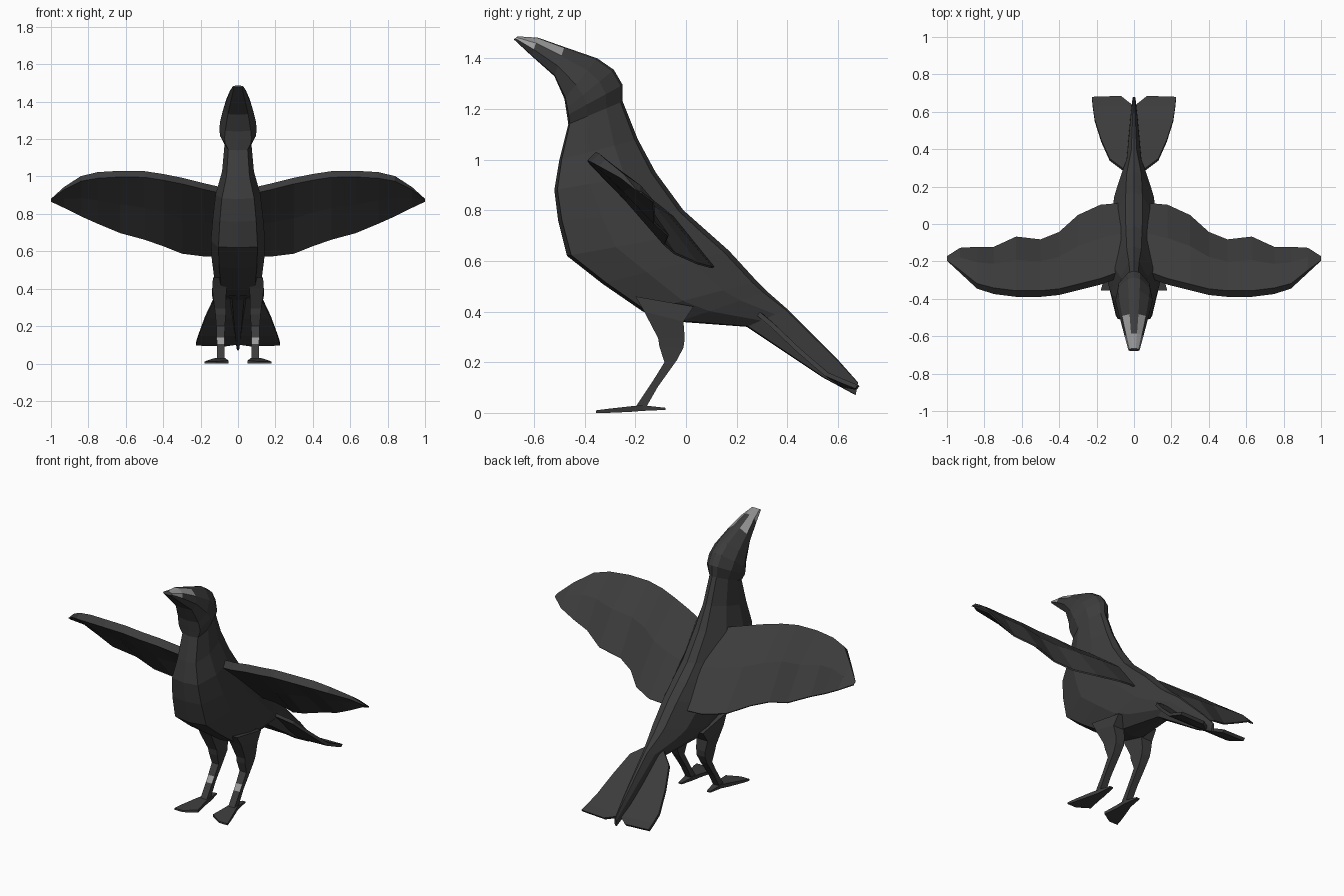
import bpy
import bmesh
from mathutils import Vector


def material(name, v):
    m = bpy.data.materials.new(name)
    m.diffuse_color = (v, v, v, 1)
    return m


BLACK = material("feather black", 0.045)
GREY = material("beak grey", 0.33)


def loft(name, rings, paint=None):
    """Skin a list of equal-length point rings; paint(segment, side) picks a material."""
    bm = bmesh.new()
    vs = [[bm.verts.new(p) for p in r] for r in rings]
    n = len(rings[0])
    for i in range(len(rings) - 1):
        for j in range(n):
            k = (j + 1) % n
            f = bm.faces.new((vs[i][j], vs[i][k], vs[i + 1][k], vs[i + 1][j]))
            f.material_index = paint(i, j) if paint else 0
    bm.faces.new(vs[0])
    bm.faces.new(vs[-1])
    bmesh.ops.recalc_face_normals(bm, faces=bm.faces)
    me = bpy.data.meshes.new(name)
    bm.to_mesh(me)
    bm.free()
    me.materials.append(BLACK)
    me.materials.append(GREY)
    ob = bpy.data.objects.new(name, me)
    bpy.context.collection.objects.link(ob)
    return ob


def mirrored(ob):
    ob.modifiers.new("mirror", 'MIRROR').use_mirror_merge = False


# body: belly point (y, z), back point (y, z), half width, from beak to tail tip
BODY = [
    (-.68, 1.475, -.665, 1.487, .03),
    (-.61, 1.41, -.585, 1.482, .05),
    (-.52, 1.33, -.48, 1.445, .075),
    (-.48, 1.24, -.35, 1.40, .095),
    (-.474, 1.20, -.285, 1.355, .10),
    (-.47, 1.175, -.25, 1.295, .096),
    (-.465, 1.14, -.25, 1.23, .072),
    (-.50, 1.00, -.19, 1.08, .085),
    (-.52, .88, -.12, .95, .12),
    (-.505, .76, -.01, .80, .135),
    (-.47, .62, .08, .72, .145),
    (-.33, .51, .17, .64, .14),
    (-.17, .40, .28, .52, .125),
    (-.03, .36, .32, .48, .10),
    (.24, .34, .40, .41, .045),
    (.54, .14, .60, .21, .02),
    (.67, .07, .68, .12, .008),
]
# half cross-section: fraction of width, fraction from belly to back
HALF = [(.72, .03), (1, .35), (.85, .7), (.32, .96)]


def body_ring(by, bz, ty, tz, w):
    a, b = Vector((0, by, bz)), Vector((0, ty, tz))
    prof = [(0, 0)] + HALF + [(0, 1)] + [(-x, t) for x, t in reversed(HALF)]
    return [a.lerp(b, t) + Vector((x * w, 0, 0)) for x, t in prof]


loft("body", [body_ring(*s) for s in BODY],
     lambda i, j: 1 if (i == 0 and 2 <= j <= 7) or (i == 1 and j in (3, 6)) else 0)

# wings: span x, leading edge (y, z), trailing edge (y, z)
WING = [
    (.07, -.26, .93, .11, .575),
    (.18, -.30, .955, .10, .575),
    (.30, -.33, .985, .045, .59),
    (.40, -.355, 1.005, -.045, .63),
    (.50, -.365, 1.02, -.085, .665),
    (.63, -.365, 1.022, -.07, .70),
    (.75, -.35, 1.015, -.125, .75),
    (.84, -.325, .995, -.125, .79),
    (.93, -.25, .94, -.13, .835),
    (1.0, -.195, .88, -.175, .868),
]


def wing_ring(x, ly, lz, ty, tz):
    lead, trail = Vector((x, ly, lz)), Vector((x, ty, tz))
    up = Vector((0, .7, .7))
    s = min(1, (lead - trail).length / .35)
    mid = lead.lerp(trail, .5)
    return [lead + up * .012 * s, mid + up * .035 * s, trail + up * .004,
            trail - up * .004, mid - up * .015 * s, lead - up * .035 * s]


mirrored(loft("wing", [wing_ring(*s) for s in WING]))

# tail fan: inner edge (x, y, z), outer edge (x, y, z)
FAN = [
    (.0, .27, .42, .05, .29, .40),
    (.0, .34, .36, .13, .35, .35),
    (.0, .45, .255, .175, .45, .255),
    (.0, .56, .16, .21, .56, .16),
    (.0, .63, .115, .22, .63, .13),
    (.07, .685, .105, .225, .68, .11),
]


def fan_ring(a, b, c, d, e, f):
    p, q = Vector((a, b, c)), Vector((d, e, f))
    drop = Vector((0, -.012, -.014))
    return [p, q, q + drop, p + drop]


mirrored(loft("tail_fan", [fan_ring(*s) for s in FAN]))

# legs: centre x, half width, front (y, z), rear (y, z)
LEG = [
    (.098, .036, -.20, .46, .03, .42),
    (.100, .038, -.165, .40, -.01, .36),
    (.095, .030, -.11, .295, -.005, .295),
    (.093, .028, -.105, .262, -.01, .258),
    (.093, .023, -.085, .20, -.035, .21),
    (.093, .021, -.122, .14, -.085, .14),
    (.093, .020, -.145, .105, -.11, .105),
    (.093, .020, -.20, .022, -.16, .018),
]
mirrored(loft("leg", [[(x - w, a, b), (x + w, a, b), (x + w, c, d), (x - w, c, d)]
                      for x, w, a, b, c, d in LEG],
              lambda i, j: 1 if i == 5 and j == 0 else 0))

# feet: y, inner x, outer x, bottom z, top z
FOOT = [
    (-.08, .085, .105, .012, .02),
    (-.17, .068, .118, .008, .03),
    (-.22, .065, .135, .004, .026),
    (-.31, .05, .165, 0, .016),
    (-.355, .12, .178, 0, .010),
]
mirrored(loft("foot", [[(a, y, lo), (b, y, lo), (b, y, hi), (a, y, hi)]
                       for y, a, b, lo, hi in FOOT]))
